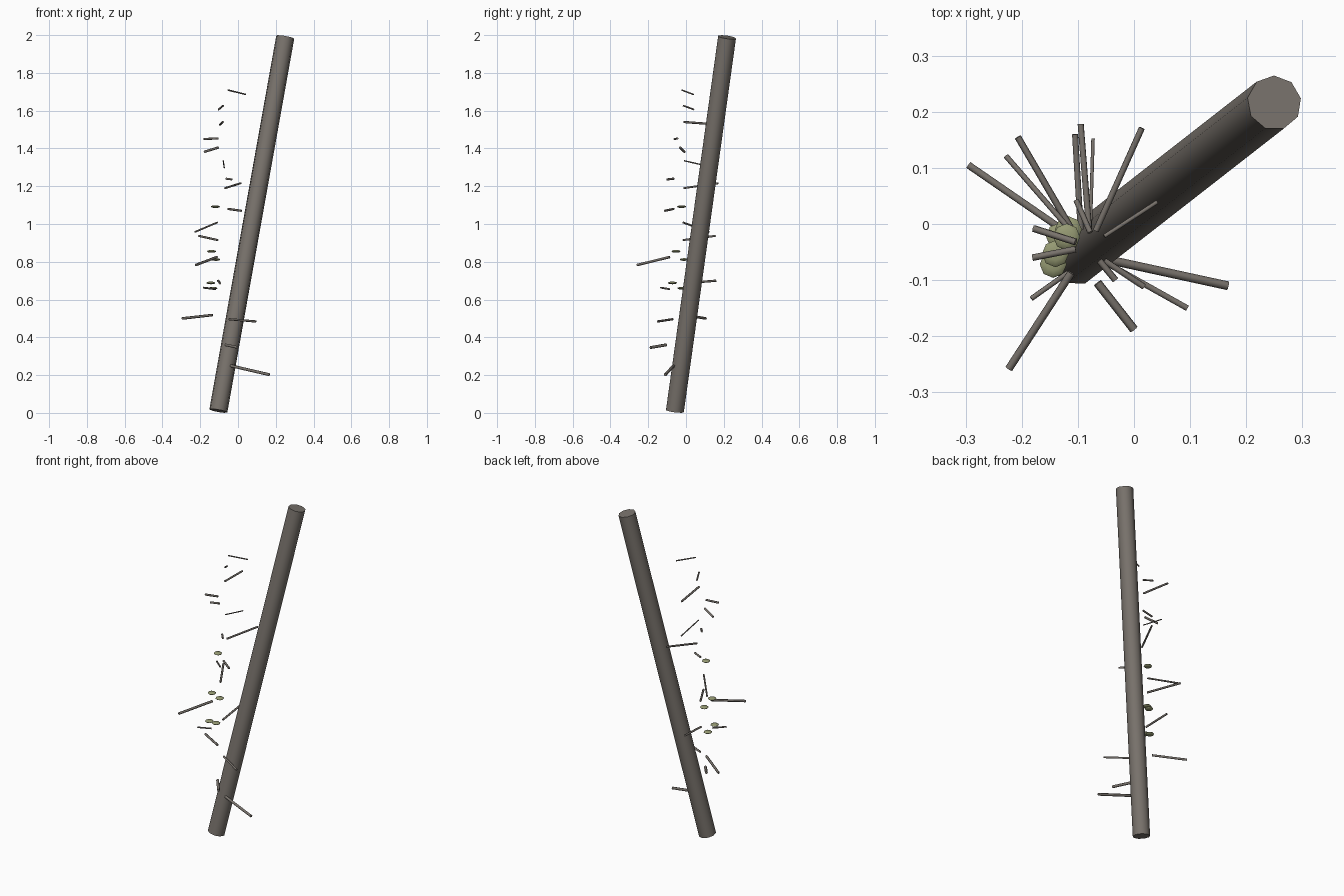
import bpy
from math import radians
from mathutils import Vector


def material(name, color):
    m = bpy.data.materials.new(name)
    m.diffuse_color = (*color, 1)
    return m


bark = material("bark", (0.19, 0.17, 0.15))
leaf = material("bud_green", (0.30, 0.32, 0.17))


def finish(obj, name, mat, angle=65):
    obj.name = name
    obj.data.materials.append(mat)
    bpy.ops.object.shade_smooth_by_angle(angle=radians(angle))


def rod(name, a, b, radius, sides):
    a, b = Vector(a), Vector(b)
    bpy.ops.mesh.primitive_cylinder_add(vertices=sides, radius=radius,
                                        depth=(b - a).length, location=(a + b) / 2)
    obj = bpy.context.object
    obj.rotation_mode = 'QUATERNION'
    obj.rotation_quaternion = Vector((0, 0, 1)).rotation_difference(b - a)
    finish(obj, name, bark)


# Leaning trunk
rod("trunk", (-0.104, -0.06, 0.011), (0.25, 0.216, 1.989), 0.049, 9)

# Short twigs: inner end, outer end, radius
twigs = [
    ((-0.040, -0.065, 0.250), (0.167, -0.110, 0.202), 0.008),
    ((-0.065, -0.105, 0.360), (0.000, -0.188, 0.346), 0.008),
    ((-0.048, -0.070, 0.496), (0.095, -0.150, 0.484), 0.006),
    ((-0.135, -0.005, 0.518), (-0.295, 0.105, 0.500), 0.007),
    ((-0.118, -0.087, 0.655), (-0.183, -0.133, 0.663), 0.005),
    ((-0.095, -0.010, 0.686), (-0.105, 0.160, 0.700), 0.006),
    ((-0.112, -0.087, 0.825), (-0.223, -0.258, 0.783), 0.007),
    ((-0.108, -0.015, 0.915), (-0.207, 0.155, 0.937), 0.006),
    ((-0.110, -0.015, 1.008), (-0.228, 0.121, 0.958), 0.005),
    ((-0.053, -0.065, 1.080), (0.018, -0.112, 1.070), 0.006),
    ((-0.068, -0.012, 1.190), (0.014, 0.171, 1.216), 0.0055),
    ((-0.062, -0.065, 1.240), (-0.033, -0.100, 1.236), 0.006),
    ((-0.078, -0.010, 1.335), (-0.073, 0.152, 1.298), 0.0035),
    ((-0.104, -0.032, 1.405), (-0.179, -0.008, 1.382), 0.0065),
    ((-0.104, -0.045, 1.453), (-0.181, -0.060, 1.450), 0.006),
    ((-0.080, -0.012, 1.540), (-0.095, 0.178, 1.526), 0.006),
    ((-0.078, -0.015, 1.627), (-0.103, 0.042, 1.606), 0.005),
    ((-0.053, -0.022, 1.709), (0.041, 0.039, 1.686), 0.004),
]
for i, (inner, outer, r) in enumerate(twigs):
    rod(f"twig_{i + 1}", inner, outer, r, 6)

# Flattened buds on the left side
buds = [(-0.120, -0.023, 1.092), (-0.140, -0.053, 0.855), (-0.117, -0.010, 0.812),
        (-0.144, -0.072, 0.688), (-0.133, -0.022, 0.660)]
for i, pos in enumerate(buds):
    bpy.ops.mesh.primitive_uv_sphere_add(segments=8, ring_count=6, radius=0.024, location=pos)
    bud = bpy.context.object
    bud.scale = (1, 1, 0.3)
    bpy.ops.object.transform_apply(location=False, rotation=False, scale=True)
    finish(bud, f"bud_{i + 1}", leaf)
